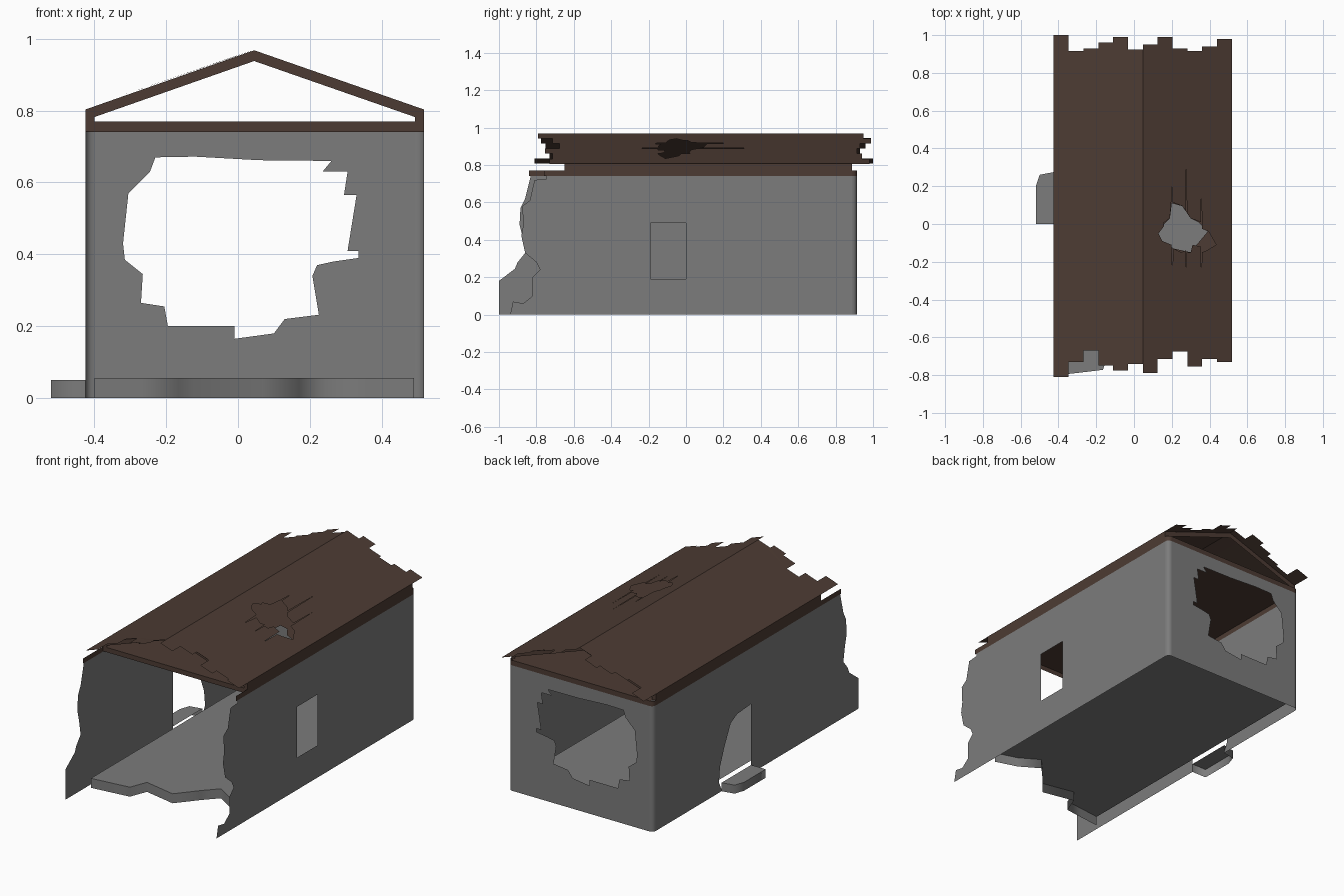
import bpy, bmesh, math
from mathutils import Vector
from mathutils.geometry import tessellate_polygon

if "Cube" in bpy.data.objects:
    bpy.data.objects.remove(bpy.data.objects["Cube"])


def material(name, rgb):
    m = bpy.data.materials.new(name)
    m.diffuse_color = (*rgb, 1)
    m.use_nodes = True
    m.node_tree.nodes["Principled BSDF"].inputs["Base Color"].default_value = m.diffuse_color
    return m


STONE = material("grey_plaster", (0.2, 0.2, 0.2))
WOOD = material("dark_brown_wood", (0.073, 0.044, 0.033))
L, R, RIDGE, BACK, RAD = -0.425, 0.518, 0.045, 0.913, 0.025
YE = BACK - RAD


def finish(bm, name, mat):
    me = bpy.data.meshes.new(name)
    bm.to_mesh(me)
    bm.free()
    ob = bpy.data.objects.new(name, me)
    bpy.context.collection.objects.link(ob)
    me.materials.append(mat)
    return ob


def sheet(name, mat, place, facing, outline, hole=None):
    """Thin flat surface from a 2D outline with an optional ragged hole."""
    loops = [outline] + ([hole] if hole else [])
    tris = tessellate_polygon([[Vector((u, v, 0)) for u, v in lp] for lp in loops])
    bm = bmesh.new()
    vs = [bm.verts.new(place(u, v)) for lp in loops for u, v in lp]
    for t in tris:
        bm.faces.new([vs[i] for i in t])
    for f in bm.faces:
        f.normal_update()
        if f.normal.dot(Vector(facing)) < 0:
            f.normal_flip()
    return finish(bm, name, mat)


def strip(name, mat, path, z0, z1):
    """Upright smooth ribbon along a path that runs anticlockwise seen from above."""
    bm = bmesh.new()
    vs = [(bm.verts.new((x, y, z0)), bm.verts.new((x, y, z1))) for x, y in path]
    for (a, b), (c, d) in zip(vs, vs[1:]):
        bm.faces.new((a, c, d, b)).smooth = True
    return finish(bm, name, mat)


def rect(u0, v0, u1, v1):
    return [(u0, v0), (u1, v0), (u1, v1), (u0, v1)]


# Side walls: torn front edge; left one has a broken doorway, right one a window
left = [(-0.83, 0.74), (-0.86, 0.62), (-0.885, 0.57), (-0.89, 0.48), (-0.875, 0.42),
        (-0.86, 0.33), (-0.90, 0.28), (-0.915, 0.245), (-1.0, 0.18), (-1.0, 0),
        (0, 0), (0, 0.41), (0.13, 0.40), (0.19, 0.37), (0.25, 0.25), (0.29, 0.15), (0.30, 0.06), (0.27, 0),
        (YE, 0), (YE, 0.74)]
right = [(-0.745, 0.74), (-0.745, 0.725), (-0.81, 0.72), (-0.835, 0.61), (-0.875, 0.58),
         (-0.87, 0.48), (-0.88, 0.42), (-0.86, 0.33), (-0.80, 0.28), (-0.78, 0.24),
         (-0.82, 0.2), (-0.82, 0.1), (-0.87, 0.06), (-0.925, 0.07), (-0.94, 0.0), (YE, 0), (YE, 0.74)]
on_left, on_right = (lambda y, z: (L, y, z)), (lambda y, z: (R, y, z))
on_back = lambda x, z: (x, BACK, z)
sheet("left_wall", STONE, on_left, (-1, 0, 0), left)
sheet("right_wall", STONE, on_right, (1, 0, 0), right, rect(-0.19, 0.19, 0, 0.49))

# Back wall with a blasted hole
hole = [(-0.23, 0.67), (-0.12, 0.672), (0.06, 0.662), (0.26, 0.66), (0.235, 0.63), (0.305, 0.63),
        (0.295, 0.565), (0.33, 0.565), (0.305, 0.41), (0.335, 0.41), (0.335, 0.39), (0.265, 0.38),
        (0.22, 0.37), (0.207, 0.34), (0.225, 0.232), (0.13, 0.22), (0.10, 0.18), (-0.01, 0.165),
        (-0.01, 0.2), (-0.195, 0.2), (-0.205, 0.255), (-0.27, 0.265), (-0.265, 0.345),
        (-0.315, 0.385), (-0.32, 0.43), (-0.305, 0.57), (-0.245, 0.63)]
sheet("back_wall", STONE, on_back, (0, 1, 0), rect(L + RAD, 0, R - RAD, 0.74), hole)

# Wooden band on top of the walls, with raised eave boards
sheet("left_band", WOOD, on_left, (-1, 0, 0), rect(-0.84, 0.74, YE, 0.77))
sheet("right_band", WOOD, on_right, (1, 0, 0), rect(-0.76, 0.74, YE, 0.77))
sheet("back_band", WOOD, on_back, (0, 1, 0), rect(L + RAD, 0.74, R - RAD, 0.77))
sheet("left_eave_board", WOOD, on_left, (-1, 0, 0), rect(-0.65, 0.77, YE, 0.807))
sheet("right_eave_board", WOOD, on_right, (1, 0, 0), rect(-0.65, 0.77, YE, 0.807))

# Rounded back corners of wall and band
for name, cx, start in (("right", R - RAD, 0), ("left", L + RAD, 90)):
    arc = [(cx + RAD * math.cos(math.radians(start + a)), YE + RAD * math.sin(math.radians(start + a)))
           for a in (0, 22.5, 45, 67.5, 90)]
    strip(name + "_corner", STONE, arc, 0, 0.74)
    strip(name + "_band_corner", WOOD, arc, 0.74, 0.77)

# Floor: a thin sheet with a broken front edge turned down to the ground
FLOOR = 0.056
torn = [(-0.40, -0.80), (-0.27, -0.785), (-0.165, -0.772), (-0.125, -0.67), (0.07, -0.71),
        (0.17, -0.59), (0.245, -0.51), (0.36, -0.58), (0.49, -0.62)]
sheet("floor", STONE, lambda x, y: (x, y, FLOOR), (0, 0, 1),
      torn + [(R - RAD, YE), (R - 2 * RAD, BACK), (-0.375, BACK), (-0.40, YE)])
strip("floor_front_lip", STONE, torn, 0, FLOOR)

# Door step: sheet with an outer lip, open towards the floor
step = [(L, 0.275), (-0.50, 0.26), (-0.52, 0.2), (-0.52, 0), (L, 0)]
sheet("door_step", STONE, lambda x, y: (x, y, 0.05), (0, 0, 1), step)
strip("door_step_lip", STONE, step, 0, 0.05)

# Roof hole with long cracks; the attic floor below has a plain hole
roof_hole = [(0.13, -0.05), (0.16, -0.01), (0.155, 0.005), (0.19, 0.03), (0.197, 0.11),
             (0.20, 0.20), (0.204, 0.115), (0.255, 0.095), (0.274, 0.07), (0.277, 0.32), (0.28, 0.06),
             (0.30, 0.03), (0.354, 0.01), (0.357, 0.19), (0.36, -0.025), (0.395, -0.04), (0.435, -0.11),
             (0.385, -0.14), (0.36, -0.15), (0.357, -0.28), (0.354, -0.12), (0.31, -0.11), (0.30, -0.15),
             (0.279, -0.15), (0.277, -0.24), (0.274, -0.14), (0.25, -0.15), (0.21, -0.13),
             (0.203, -0.23), (0.198, -0.11), (0.15, -0.09)]
attic_hole = [(0.13, -0.05), (0.16, 0.0), (0.19, 0.03), (0.20, 0.11), (0.255, 0.095), (0.30, 0.03),
              (0.34, 0.01), (0.39, -0.04), (0.34, -0.10), (0.30, -0.15), (0.21, -0.13), (0.15, -0.09)]
sheet("attic_floor", WOOD, lambda x, y: (x, y, 0.77), (0, 0, 1),
      [(L, -0.65), (R, -0.65), (R, YE), (R - RAD, BACK), (L + RAD, BACK), (L, YE)], attic_hole)
sheet("attic_front_edge", WOOD, lambda x, z: (x, -0.65, z), (0, -1, 0), rect(L, 0.742, R, 0.77))


def roof_z(x):
    return 0.97 - abs(x - RIDGE) * 0.163 / 0.47


# Barge boards under both ends of the roof
profile = [(L, 0.803), (RIDGE, 0.968), (R, 0.803), (R, 0.77), (R - RAD, 0.77), (R - RAD, 0.782),
           (RIDGE, 0.938), (L + RAD, 0.782), (L + RAD, 0.77), (L, 0.77)]
for end, y0 in (("front", -0.65), ("back", YE)):
    sheet(end + "_barge_boards", WOOD, lambda x, z: (x, y0, z), (0, y0, 0), profile)

# Roof slopes: six planks each, torn to different lengths
front_ends = [-.81, -.73, -.67, -.75, -.775, -.74, -.79, -.715, -.675, -.755, -.715, -.73]
back_ends = [1.0, .915, .93, .96, .99, .925, .95, .99, .93, .915, .94, .98]
W = (R - L) / 12
for side, ids, h in (("left", range(0, 6), None), ("right", range(6, 12), roof_hole)):
    front = [(L + (i + k) * W, front_ends[i]) for i in ids for k in (0, 1)]
    back = [(L + (i + k) * W, back_ends[i]) for i in ids for k in (0, 1)]
    sheet(side + "_roof", WOOD, lambda x, y: (x, y, roof_z(x)), (0, 0, 1), front + back[::-1], h)
